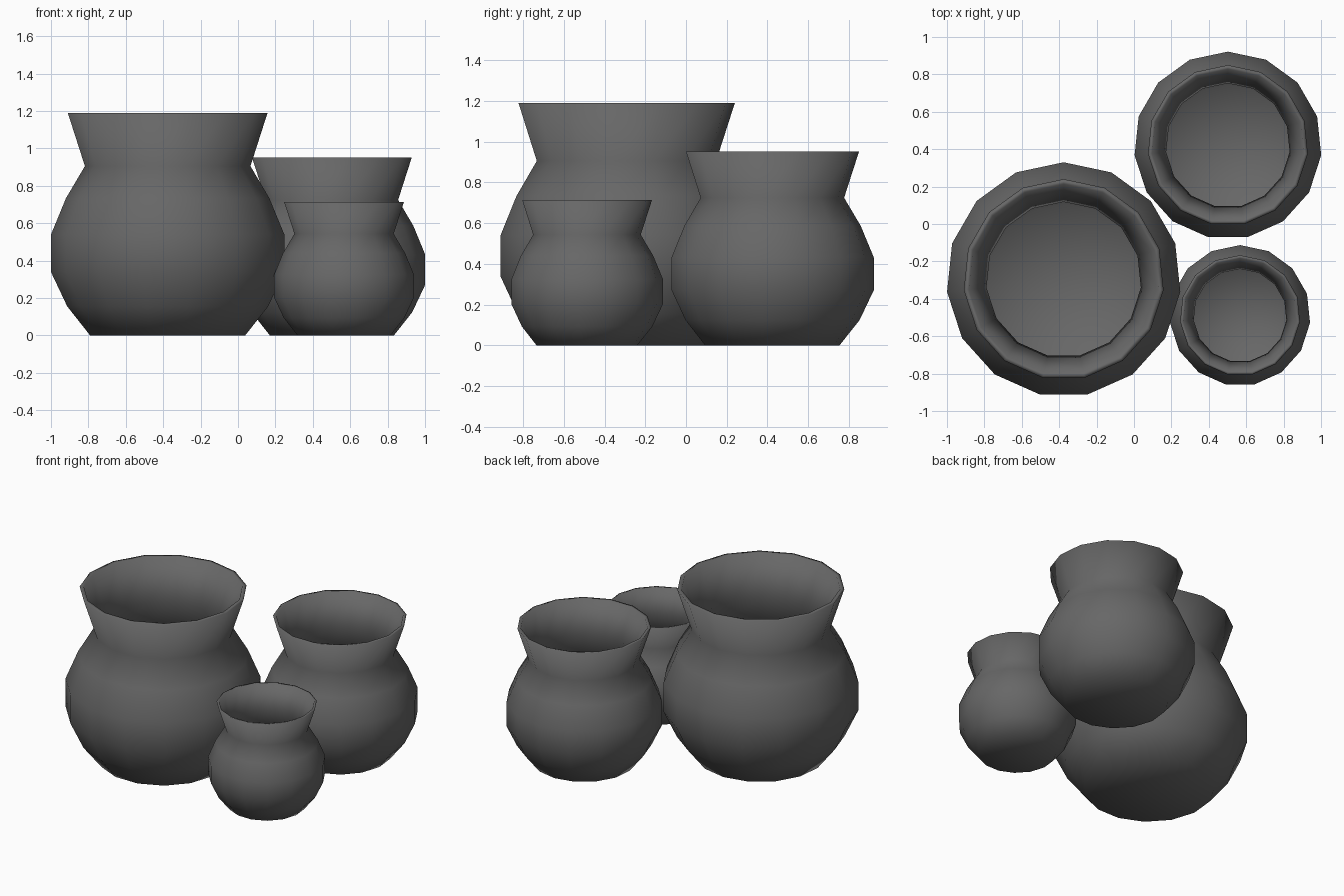
import bpy
import bmesh
import math
from mathutils import Vector

cube = bpy.data.objects.get("Cube")
if cube:
    bpy.data.objects.remove(cube, do_unlink=True)

SIDES = 15

clay = bpy.data.materials.new("dark grey clay")
clay.use_nodes = True
colour = (0.135, 0.135, 0.135, 1)
clay.diffuse_color = colour
clay.node_tree.nodes["Principled BSDF"].inputs["Base Color"].default_value = colour

# Wall profile as (radius, height): up the outside, over the rim, down the inside
PROFILE = [
    (0, 0), (0.417, 0), (0.54, 0.155), (0.627, 0.338), (0.627, 0.54),
    (0.547, 0.733), (0.445, 0.905), (0.537, 1.19),
    (0.51, 1.19), (0.415, 0.905), (0.518, 0.722), (0.597, 0.53),
    (0.597, 0.347), (0.515, 0.172), (0.403, 0.03), (0, 0.03),
]


def make_pot(name, x, y, scale):
    """Lathe the wall profile around the pot's own axis."""
    bm = bmesh.new()
    verts = [bm.verts.new((0, r * scale, z * scale)) for r, z in PROFILE]
    edges = [bm.edges.new(pair) for pair in zip(verts, verts[1:])]
    bmesh.ops.spin(bm, geom=verts + edges, cent=(0, 0, 0), axis=(0, 0, 1),
                   angle=math.tau, steps=SIDES, use_duplicate=False)
    bmesh.ops.remove_doubles(bm, verts=bm.verts, dist=0.0005)
    bmesh.ops.recalc_face_normals(bm, faces=bm.faces)
    for face in bm.faces:
        face.smooth = True
    mesh = bpy.data.meshes.new(name)
    bm.to_mesh(mesh)
    bm.free()
    mesh.materials.append(clay)
    pot = bpy.data.objects.new(name, mesh)
    pot.location = Vector((x, y, 0))
    bpy.context.collection.objects.link(pot)


# Three pots of one shape in falling sizes
make_pot("large_pot", -0.376, -0.297, 1.0)
make_pot("medium_pot", 0.502, 0.42, 0.8)
make_pot("small_pot", 0.567, -0.489, 0.6)
